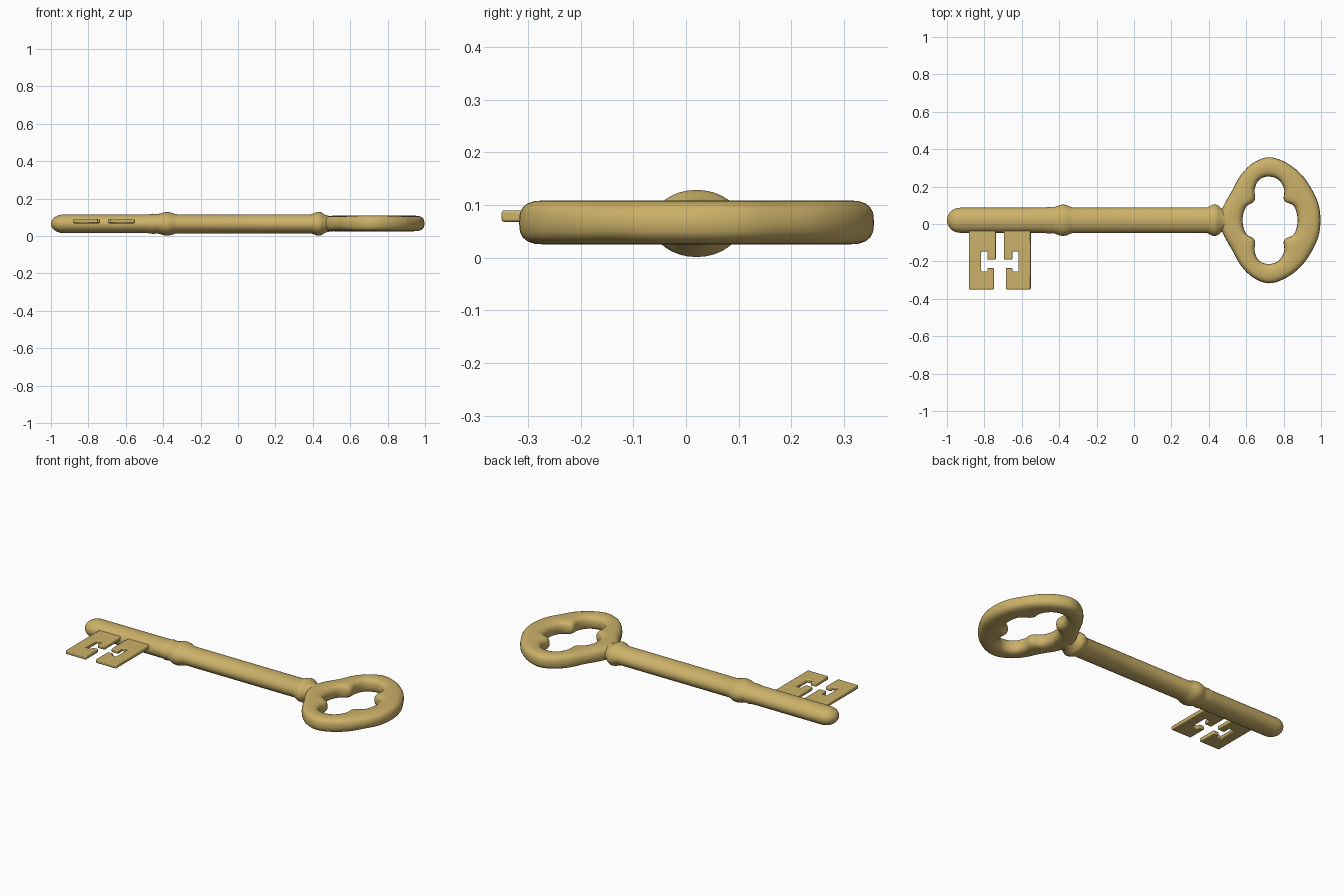
import bpy, bmesh, math
from mathutils import Vector

cube = bpy.data.objects.get("Cube")
if cube:
    bpy.data.objects.remove(cube)

brass = bpy.data.materials.new("old brass")
brass.use_nodes = True
colour = (0.60, 0.44, 0.14, 1)
brass.diffuse_color = colour
brass.node_tree.nodes["Principled BSDF"].inputs["Base Color"].default_value = colour

AXIS_Y, AXIS_Z = 0.02, 0.065


def finish(name, bm, angle=50):
    bmesh.ops.recalc_face_normals(bm, faces=bm.faces)
    mesh = bpy.data.meshes.new(name)
    bm.to_mesh(mesh)
    bm.free()
    mesh.materials.append(brass)
    obj = bpy.data.objects.new(name, mesh)
    bpy.context.collection.objects.link(obj)
    bpy.ops.object.select_all(action="DESELECT")
    obj.select_set(True)
    bpy.context.view_layer.objects.active = obj
    bpy.ops.object.shade_smooth_by_angle(angle=math.radians(angle))
    return obj


def loft(name, rings, closed):
    """Skin a row of equal rings, joined end to start or capped."""
    bm = bmesh.new()
    loops = [[bm.verts.new(p) for p in ring] for ring in rings]
    pairs = list(zip(loops, loops[1:]))
    if closed:
        pairs.append((loops[-1], loops[0]))
    else:
        bm.faces.new(loops[0])
        bm.faces.new(loops[-1])
    n = len(loops[0])
    for a, b in pairs:
        for i in range(n):
            j = (i + 1) % n
            bm.faces.new((a[i], a[j], b[j], b[i]))
    return finish(name, bm)


def smooth_loop(points, steps):
    """Closed Catmull-Rom curve through the points."""
    out, n = [], len(points)
    for i in range(n):
        a, b, c, d = (Vector(points[(i + k) % n]) for k in (-1, 0, 1, 2))
        for s in range(steps):
            t = s / steps
            out.append(0.5 * (2 * b + (c - a) * t + (2 * a - 5 * b + 4 * c - d) * t ** 2
                              + (3 * b - a - 3 * c + d) * t ** 3))
    return out


# Shaft: flattened turned rod with a domed tip and two collars
tip = [(-0.93 - 0.07 * math.cos(a), 0.067 * math.sin(a))
       for a in (math.radians(d) for d in range(6, 91, 12))]
profile = tip + [
    (-0.48, 0.067), (-0.455, 0.072), (-0.435, 0.069), (-0.42, 0.072),
    (-0.40, 0.081), (-0.38, 0.084), (-0.36, 0.081), (-0.34, 0.072), (-0.325, 0.068),
    (0.39, 0.068), (0.405, 0.075), (0.42, 0.083), (0.435, 0.085),
    (0.45, 0.078), (0.465, 0.064), (0.49, 0.055), (0.56, 0.048)]
SIDES = 32
rings = []
for x, r in profile:
    rings.append([(x, AXIS_Y + r * math.cos(a), AXIS_Z + 0.75 * r * math.sin(a))
                  for a in (math.tau * k / SIDES for k in range(SIDES))])
loft("shaft", rings, False)

# Bow: rounded band between an oval rim and a four-lobed opening
# Each row pairs an outer and an inner point, from the right round to the left
half = [((0.997, 0), (0.875, 0)), ((0.985, 0.09), (0.855, 0.075)),
        ((0.945, 0.175), (0.803, 0.105)), ((0.89, 0.25), (0.803, 0.165)),
        ((0.81, 0.31), (0.775, 0.215)), ((0.72, 0.337), (0.72, 0.234)),
        ((0.635, 0.305), (0.668, 0.215)), ((0.57, 0.24), (0.645, 0.165)),
        ((0.525, 0.16), (0.645, 0.105)), ((0.475, 0.07), (0.598, 0.07)),
        ((0.455, 0), (0.58, 0))]
full = half + [tuple((x, -y) for x, y in pair) for pair in half[-2:0:-1]]
outer = smooth_loop([p[0] for p in full], 5)
inner = smooth_loop([p[1] for p in full], 5)


def squircle(v):
    return math.copysign(abs(v) ** 0.72, v)


rings = []
for o, i in zip(outer, inner):
    mid, arm = (o + i) / 2, (o - i) / 2
    ring = []
    for k in range(20):
        a = math.tau * k / 20
        p = mid + arm * squircle(math.cos(a))
        ring.append((p.x, p.y + AXIS_Y, 0.067 + 0.042 * squircle(math.sin(a))))
    rings.append(ring)
loft("bow", rings, True)

# Bit: two mirrored notched teeth
tooth = [(0.165, 0), (0.165, -0.35), (0.032, -0.35), (0.032, -0.234),
         (0.067, -0.234), (0.067, -0.254), (0.1, -0.254), (0.1, -0.147),
         (0.067, -0.147), (0.067, -0.19), (0.022, -0.19), (0.022, 0)]
for name, side in (("bit_tooth_tip", -1), ("bit_tooth_inner", 1)):
    bm = bmesh.new()
    face = bm.faces.new([bm.verts.new((-0.717 + side * x, y, 0.068)) for x, y in tooth])
    top = bmesh.ops.extrude_face_region(bm, geom=[face])["geom"]
    bmesh.ops.translate(bm, vec=(0, 0, 0.022),
                        verts=[v for v in top if isinstance(v, bmesh.types.BMVert)])
    obj = finish(name, bm, 40)
    bevel = obj.modifiers.new("soft edges", "BEVEL")
    bevel.width = 0.005
    bevel.segments = 2
